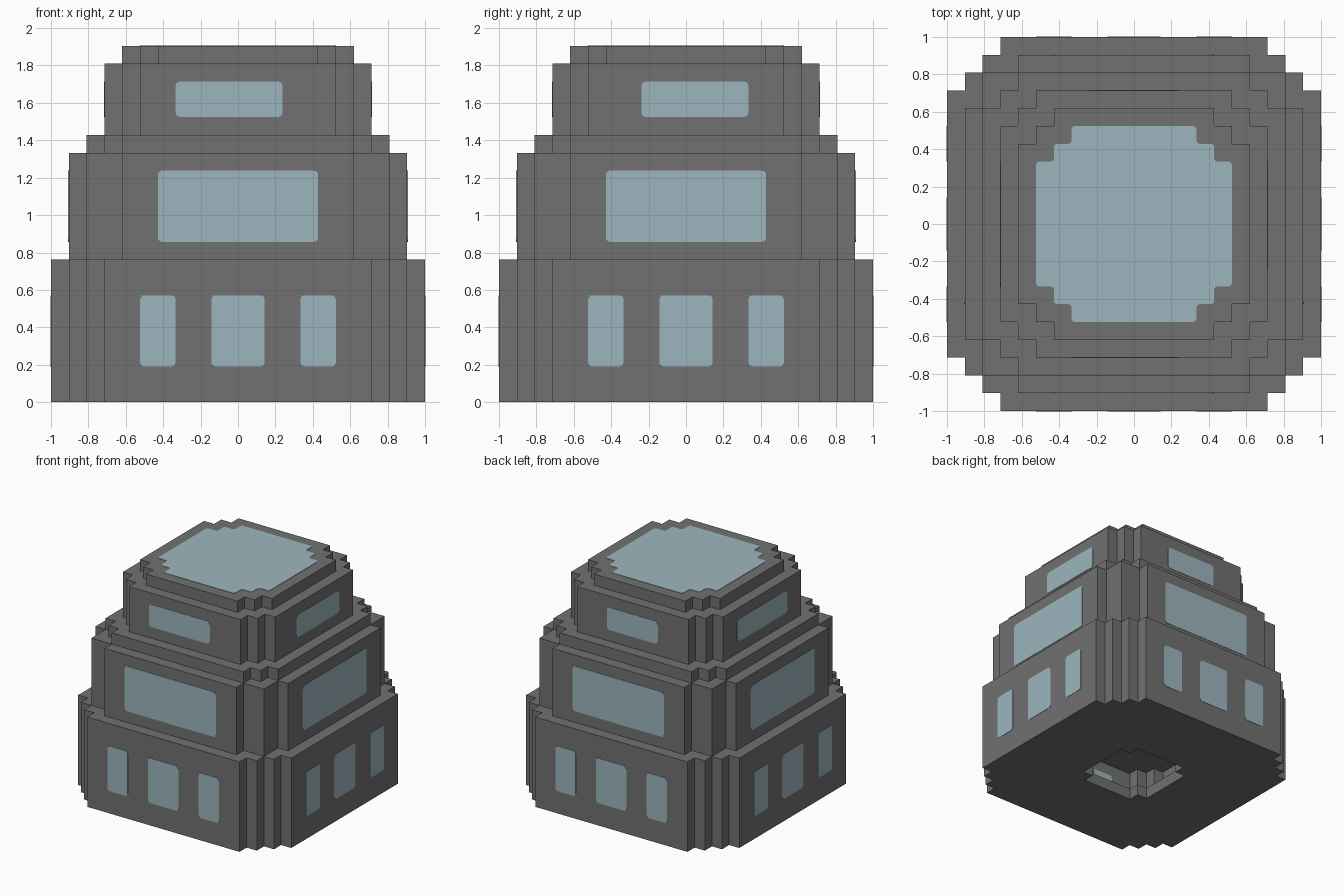
import bpy
import bmesh
from math import pi
from mathutils import Matrix

U = 2 / 21        # one building block
SKIN = 0.03       # plate half thickness, in blocks

if "Cube" in bpy.data.objects:
    bpy.data.objects.remove(bpy.data.objects["Cube"])


def material(name, rgb):
    mat = bpy.data.materials.new(name)
    mat.use_nodes = True
    mat.diffuse_color = (*rgb, 1)
    mat.node_tree.nodes["Principled BSDF"].inputs["Base Color"].default_value = (*rgb, 1)
    return mat


stone = material("grey stone", (0.165, 0.165, 0.165))
glass = material("pale blue glass", (0.335, 0.47, 0.515))


def stepped(*corners):
    """Closed outline from the outer corners of one quadrant, turned four times."""
    quarter = [corners[0]]
    for (x0, y0), (x1, y1) in zip(corners, corners[1:]):
        quarter += [(x1, y0), (x1, y1)]
    outline = []
    for _ in range(4):
        outline += quarter
        quarter = [(-y, x) for x, y in quarter]
    return outline


def stairs(half, steps):
    """Outline whose corners are cut by single-block stairs."""
    return stepped(*[(half - i, half - steps + i) for i in range(steps + 1)])


def prism(name, outline, low, high, mat, matrix=Matrix(), rounding=0):
    bm = bmesh.new()
    base = bm.faces.new([bm.verts.new((x, y, low)) for x, y in outline])
    up = bmesh.ops.extrude_face_region(bm, geom=[base])["geom"]
    bmesh.ops.translate(bm, vec=(0, 0, high - low),
                        verts=[v for v in up if isinstance(v, bmesh.types.BMVert)])
    if rounding:
        upright = [e for e in bm.edges
                   if abs(e.verts[0].co.z - e.verts[1].co.z) > (high - low) / 2]
        bmesh.ops.bevel(bm, geom=upright, offset=rounding, segments=3,
                        profile=0.5, affect='EDGES')
    bmesh.ops.recalc_face_normals(bm, faces=bm.faces)
    bmesh.ops.transform(bm, matrix=Matrix.Scale(U, 4) @ matrix, verts=bm.verts)
    mesh = bpy.data.meshes.new(name)
    bm.to_mesh(mesh)
    bm.free()
    mesh.materials.append(mat)
    obj = bpy.data.objects.new(name, mesh)
    bpy.context.collection.objects.link(obj)
    return obj


def carve(target, cutter):
    cutter.hide_render = True
    mod = target.modifiers.new("carve", 'BOOLEAN')
    mod.operation = 'DIFFERENCE'
    mod.solver = 'EXACT'
    mod.object = cutter
    bpy.context.view_layer.objects.active = target
    bpy.ops.object.modifier_apply(modifier=mod.name)
    bpy.data.objects.remove(cutter)


def window(name, side, left, right, bottom, top, depth):
    """Thin pane on one wall; side counts quarter turns from the front."""
    matrix = Matrix.Rotation(side * pi / 2, 4, 'Z') @ Matrix.Rotation(pi / 2, 4, 'X')
    pane = [(left, bottom), (right, bottom), (right, top), (left, top)]
    prism(name, pane, depth - SKIN, depth + SKIN, glass, matrix, 0.25)


# Hollow ground storey with an opening in its floor
ground = prism("ground_storey", stairs(10.5, 3), 0, 8, stone)
carve(ground, prism("room_cutter", stairs(9.5, 2), 1, 7, stone))
carve(ground, prism("floor_cutter", stairs(3.5, 1), -1, 2, stone))

# Upper storeys and the setbacks between them
prism("middle_storey", stepped((9.5, 6.5), (8.5, 8.5), (6.5, 9.5)), 8, 14, stone)
prism("middle_setback", stairs(8.5, 2), 14, 15, stone)
prism("top_storey", stairs(7.5, 2), 15, 19, stone)
prism("roof", stairs(6.5, 2), 19, 20, stone)
prism("skylight", stairs(5.5, 2), 20 - SKIN, 20 + SKIN, glass, rounding=0.2)

# Windows on the four walls; only the top ones differ in width
top_spans = [(-3.5, 2.5), (-2.5, 3.5), (-2.5, 2.5), (-3.5, 3.5)]
for side, label in enumerate(["front", "left", "back", "right"]):
    for i, (a, b) in enumerate([(-5.5, -3.5), (-1.5, 1.5), (3.5, 5.5)]):
        window(f"{label}_ground_window_{i}", side, a, b, 2, 6, 10.5)
        window(f"{label}_ground_window_inside_{i}", side, a, b, 2, 6, 9.5)
    window(f"{label}_middle_window", side, -4.5, 4.5, 9, 13, 9.5)
    window(f"{label}_top_window", side, *top_spans[side], 16, 18, 7.5)
